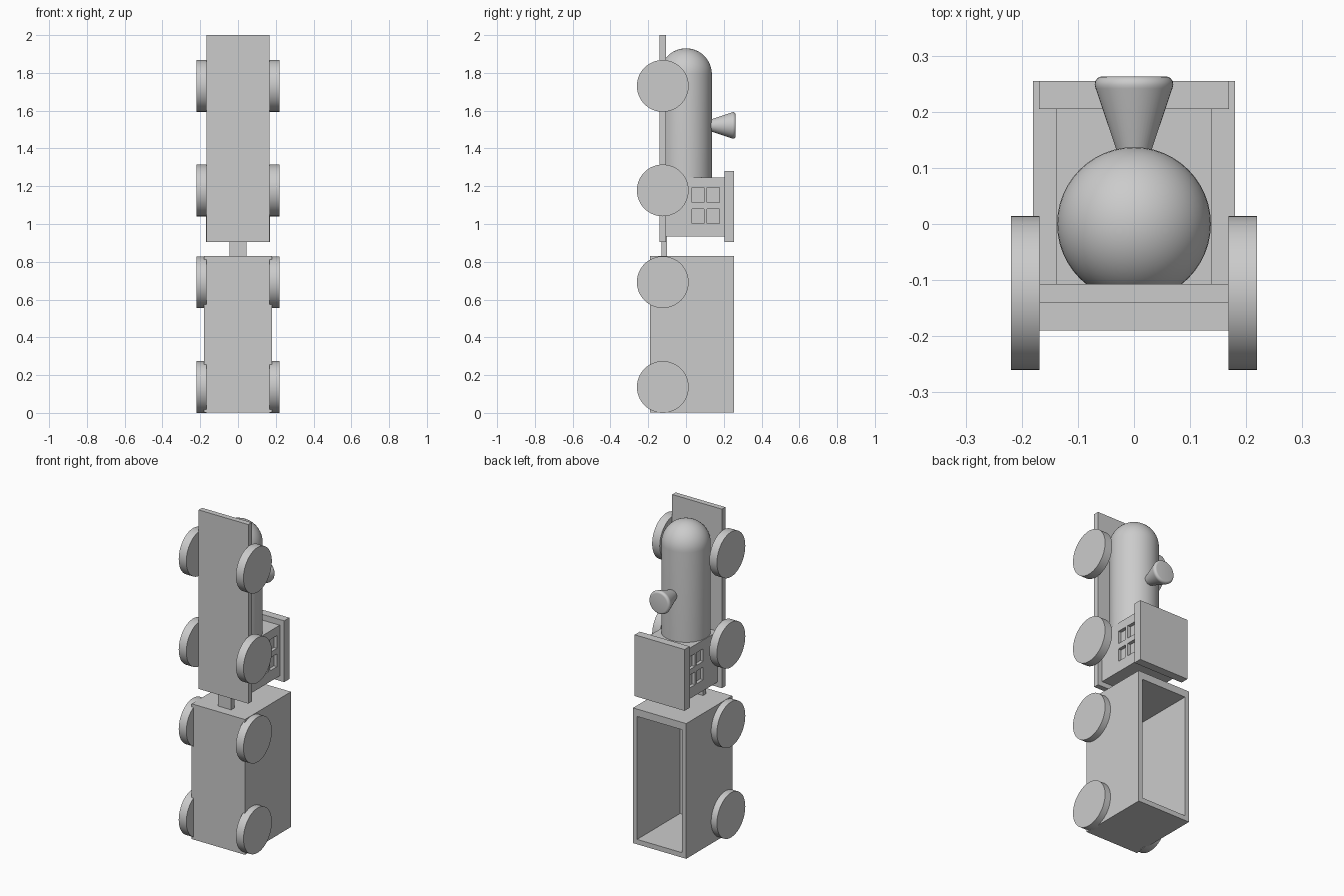
import bpy, bmesh, math
from mathutils import Matrix

if "Cube" in bpy.data.objects:
    bpy.data.objects.remove(bpy.data.objects["Cube"])


def finish(bm, name, smooth=False):
    bmesh.ops.recalc_face_normals(bm, faces=bm.faces)
    mesh = bpy.data.meshes.new(name)
    bm.to_mesh(mesh)
    bm.free()
    ob = bpy.data.objects.new(name, mesh)
    bpy.context.collection.objects.link(ob)
    if smooth:
        bpy.ops.object.select_all(action='DESELECT')
        ob.select_set(True)
        bpy.context.view_layer.objects.active = ob
        bpy.ops.object.shade_smooth_by_angle(angle=math.radians(35))
    return ob


def add_box(bm, x, y, z):
    """Box from (min, max) ranges."""
    size = Matrix.Diagonal((x[1] - x[0], y[1] - y[0], z[1] - z[0], 1))
    mid = Matrix.Translation((sum(x) / 2, sum(y) / 2, sum(z) / 2))
    bmesh.ops.create_cube(bm, size=1, matrix=mid @ size)


def box(name, x, y, z):
    bm = bmesh.new()
    add_box(bm, x, y, z)
    return finish(bm, name)


def lathe(name, profile, matrix, steps=48):
    """Spin (radius, height) points around local z, then place with matrix."""
    bm = bmesh.new()
    verts = [bm.verts.new((r, 0, h)) for r, h in profile]
    edges = [bm.edges.new(p) for p in zip(verts, verts[1:])]
    bmesh.ops.spin(bm, geom=verts + edges, cent=(0, 0, 0), axis=(0, 0, 1),
                   angle=2 * math.pi, steps=steps)
    bmesh.ops.remove_doubles(bm, verts=bm.verts, dist=1e-5)
    bm.transform(matrix)
    return finish(bm, name, smooth=True)


def cut(ob, cutter):
    mod = ob.modifiers.new("cut", 'BOOLEAN')
    mod.operation = 'DIFFERENCE'
    mod.solver = 'EXACT'
    mod.object = cutter
    cutter.hide_render = True
    cutter.hide_set(True)
    bpy.context.view_layer.objects.active = ob
    bpy.ops.object.modifier_apply(modifier=mod.name)
    bpy.data.objects.remove(cutter)


# Engine base plate and coupling to the wagon
box("engine_base", (-.168, .168), (-.14, -.107), (.905, 2))
box("coupling", (-.045, .045), (-.13, -.1), (.81, .95))

# Boiler with domed nose
R, dome_z = .137, 1.793
dome = [(R * math.cos(a), dome_z + R * math.sin(a))
        for a in (math.pi / 2 * i / 12 for i in range(12))]
lathe("boiler", [(0, 1.23), (R, 1.23)] + dome + [(0, dome_z + R)], Matrix())

# Flared chimney with rounded rim, pointing along +y
chimney = [(0, .1), (.0205, .1), (.0685, .242), (.07, .248), (.069, .254),
           (.066, .259), (.062, .262), (.057, .263), (0, .263)]
lathe("chimney", chimney,
      Matrix.Translation((0, 0, 1.522)) @ Matrix.Rotation(-math.pi / 2, 4, 'X'))

# Cab with four recessed panes on each side, and roof slab
cab = box("cab", (-.139, .139), (-.107, .205), (.935, 1.245))
panes = bmesh.new()
for side in ((.119, .2), (-.2, -.119)):
    for y in ((.032, .095), (.112, .178)):
        for z in ((1.002, 1.08), (1.114, 1.192)):
            add_box(panes, side, y, z)
cut(cab, finish(panes, "pane_cutter"))
box("cab_roof", (-.169, .169), (.205, .255), (.905, 1.28))

# Open wagon
wagon = box("wagon", (-.18, .18), (-.19, .255), (.003, .83))
cut(wagon, box("wagon_cutter", (-.152, .152), (-.16, .4), (.033, .785)))

# Wheels
disc = [(0, 0), (R, 0), (R, .051), (0, .051)]
for i, z in enumerate((1.731, 1.178, .692, .137)):
    for label, s in (("right", 1), ("left", -1)):
        lathe(f"wheel_{label}_{i + 1}", disc,
              Matrix.Translation((s * .168, -.123, z))
              @ Matrix.Rotation(s * math.pi / 2, 4, 'Y'), steps=64)
